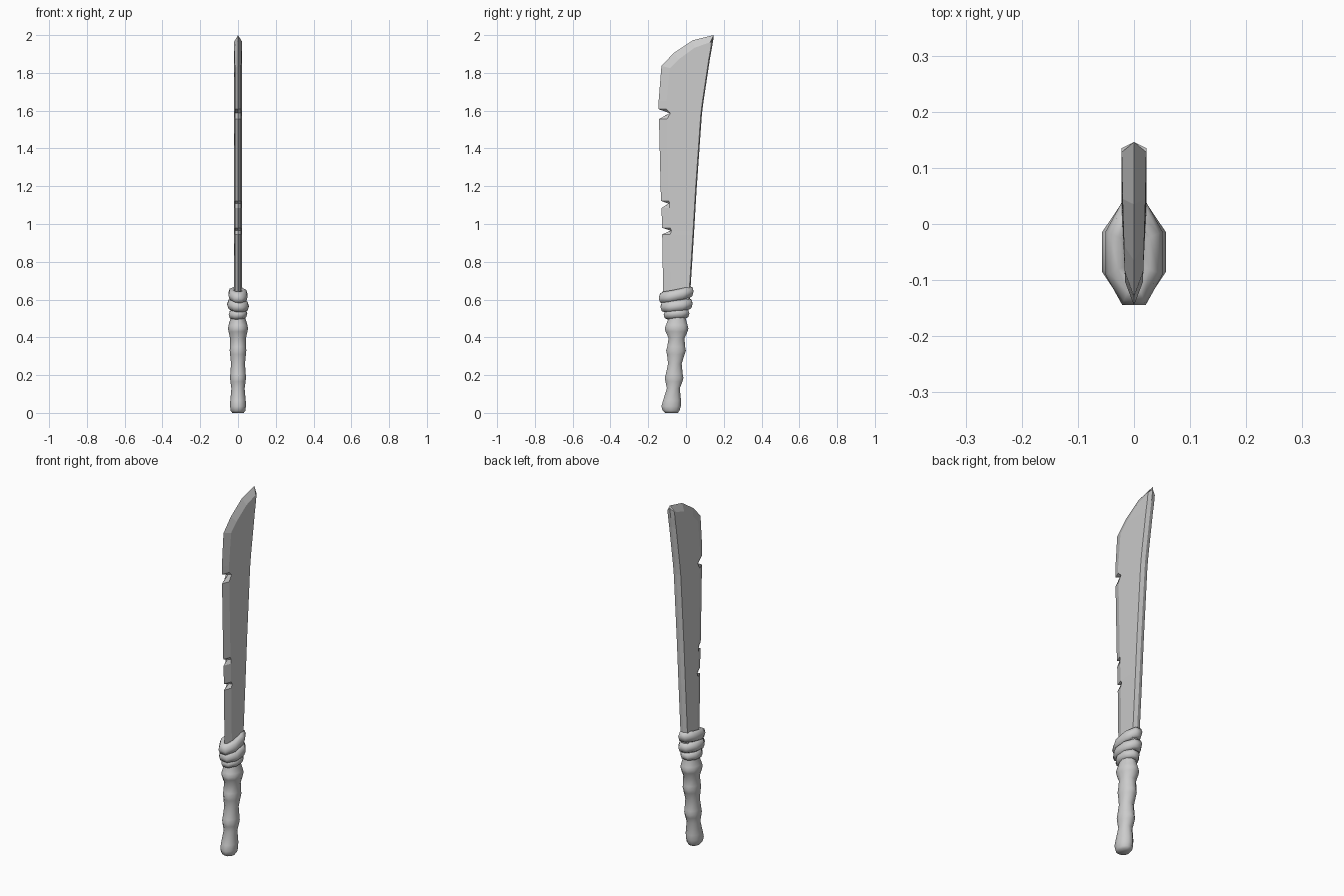
import bpy, bmesh, math

if "Cube" in bpy.data.objects:
    bpy.data.objects.remove(bpy.data.objects["Cube"])


def finish(name, bm, smooth):
    bmesh.ops.recalc_face_normals(bm, faces=bm.faces[:])
    mesh = bpy.data.meshes.new(name)
    bm.to_mesh(mesh)
    bm.free()
    obj = bpy.data.objects.new(name, mesh)
    bpy.context.collection.objects.link(obj)
    for p in mesh.polygons:
        p.use_smooth = smooth
    return obj


def loft(bm, rings, closed=False):
    """Join successive rings of vertices with quads."""
    loops = [[bm.verts.new(p) for p in r] for r in rings]
    n = len(loops[0])
    pairs = list(zip(loops, loops[1:]))
    if closed:
        pairs.append((loops[-1], loops[0]))
    for a, b in pairs:
        for i in range(n):
            j = (i + 1) % n
            bm.faces.new((a[i], a[j], b[j], b[i]))
    if not closed:
        bm.faces.new(loops[0])
        bm.faces.new(loops[-1])


# Blade: stations of cutting edge, bevel line and spine, as (y, z)
SPINE = [(0.58, 0.013), (0.67, 0.02), (1.18, 0.05), (1.58, 0.078),
         (1.79, 0.105), (2.0, 0.14)]


def spine_y(z):
    for (z0, y0), (z1, y1) in zip(SPINE, SPINE[1:]):
        if z <= z1:
            return y0 + (y1 - y0) * (z - z0) / (z1 - z0)
    return SPINE[-1][1]


# straight part: (z, edge y, notch depth)
EDGE = [(0.58, -0.12, 0), (0.945, -0.126, 0), (0.965, -0.126, 0.044),
        (0.98, -0.126, 0), (1.085, -0.13, 0), (1.108, -0.13, 0.037),
        (1.122, -0.132, 0), (1.18, -0.134, 0), (1.555, -0.143, 0),
        (1.587, -0.144, 0.056), (1.608, -0.145, 0), (1.65, -0.145, 0)]
stations = []
for z, y, cut in EDGE:
    stations.append(((y + cut, z), (y + max(0.042, cut + 0.006), z),
                     (spine_y(z), z)))
# curved tip
stations += [((-0.13, 1.837), (-0.085, 1.825), (0.111, 1.81)),
             ((-0.065, 1.905), (-0.038, 1.872), (0.12, 1.87)),
             ((0.035, 1.972), (0.045, 1.933), (0.13, 1.925)),
             ((0.146, 2.0), (0.128, 1.962), (0.135, 1.965))]
rings = []
for k, (e, b, s) in enumerate(stations):
    ridge = (s[0] + 0.006, s[1]) if k < len(stations) - 1 else (0.146, 1.985)
    tb = 0.016 + 0.006 * max(0, min(1, (b[0] + 0.1) / 0.2))
    rings.append([(0, *e), (tb, *b), (0.022, *s), (0, *ridge),
                  (-0.022, *s), (-tb, *b)])
bm = bmesh.new()
loft(bm, rings)
finish("blade", bm, False)

# Handle: (z, centre y, half width x, half width y)
GRIP = [(0.0, -0.077, 0.03, 0.036), (0.012, -0.079, 0.039, 0.047),
        (0.035, -0.079, 0.042, 0.054), (0.065, -0.074, 0.041, 0.05),
        (0.13, -0.067, 0.035, 0.036), (0.165, -0.064, 0.04, 0.047),
        (0.185, -0.063, 0.042, 0.052), (0.205, -0.062, 0.041, 0.047),
        (0.26, -0.059, 0.037, 0.038), (0.31, -0.054, 0.042, 0.049),
        (0.33, -0.053, 0.044, 0.055), (0.35, -0.052, 0.043, 0.05),
        (0.395, -0.05, 0.042, 0.044), (0.43, -0.05, 0.05, 0.061),
        (0.447, -0.05, 0.053, 0.066), (0.465, -0.049, 0.05, 0.06),
        (0.505, -0.047, 0.038, 0.046), (0.62, -0.048, 0.035, 0.06)]
bm = bmesh.new()
N = 10
loft(bm, [[(rx * math.cos(2 * math.pi * i / N), cy + ry * math.sin(2 * math.pi * i / N), z)
           for i in range(N)] for z, cy, rx, ry in GRIP])
finish("handle", bm, True)
bpy.context.view_layer.objects.active = bpy.data.objects["handle"]
bpy.data.objects["handle"].select_set(True)
bpy.ops.object.shade_smooth_by_angle(angle=math.radians(60))


# Cord wraps: tilted eight-sided loops at the blade root
def wrap(name, cy, cz, rx, ry, tilt_y, tilt_x, thick, half_h):
    rings = []
    for i in range(8):
        a = math.pi * (2 * i + 1) / 8
        c, s = math.cos(a) / math.cos(math.pi / 8), math.sin(a) / math.cos(math.pi / 8)
        ring = []
        for j in range(8):
            t = 2 * math.pi * j / 8
            d = thick * (math.cos(t) - 1)
            x, y = (rx + d) * c, (ry + d) * s
            ring.append((x, cy + y, cz + tilt_y * y + tilt_x * x + half_h * math.sin(t)))
        rings.append(ring)
    bm = bmesh.new()
    loft(bm, rings, closed=True)
    finish(name, bm, True)


wrap("cord_wrap_lower", -0.05, 0.523, 0.049, 0.068, 0.05, 0.05, 0.02, 0.025)
wrap("cord_wrap_middle", -0.05, 0.57, 0.057, 0.085, 0.1, -0.1, 0.023, 0.03)
wrap("cord_wrap_upper", -0.052, 0.625, 0.051, 0.092, 0.2, -0.08, 0.023, 0.031)
